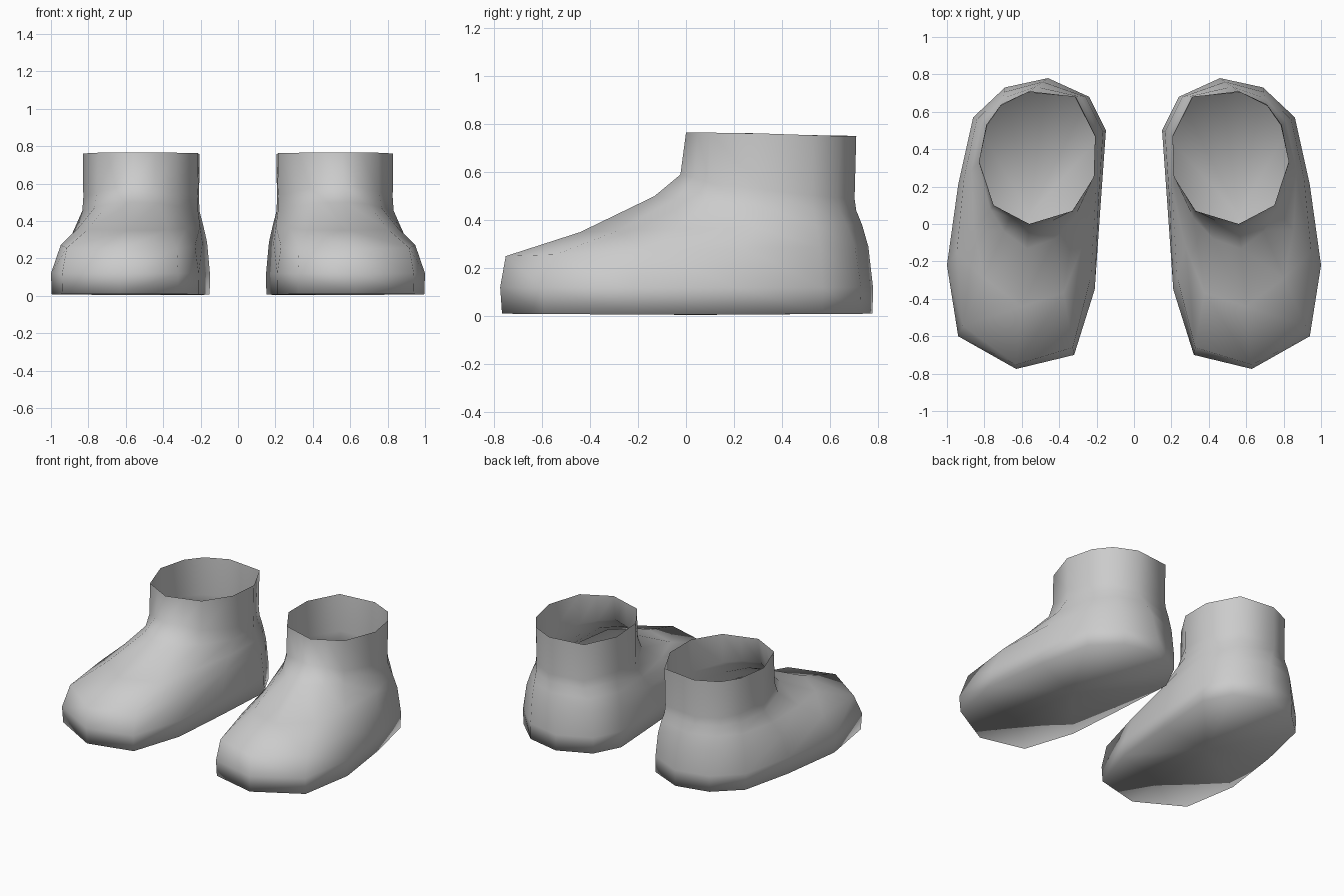
import bpy, bmesh

if "Cube" in bpy.data.objects:
    bpy.data.objects.remove(bpy.data.objects["Cube"])

# Plan outlines of one boot: sole edge and matching ankle opening (toe first)
SOLE = [(.63, -.775), (.32, -.70), (.21, -.35), (.18, .08), (.15, .50), (.24, .68),
        (.46, .78), (.69, .73), (.86, .57), (.94, .21), (1.0, -.22), (.94, -.60)]
RIM = [(.56, 0), (.445, .035), (.33, .07), (.215, .25), (.205, .47), (.31, .68),
       (.56, .71), (.71, .64), (.79, .53), (.83, .33), (.75, .10), (.655, .05)]

# Each ring: blend from sole to rim, and height, given at (toe, side, heel)
RINGS = [((.01, .02, .03), (.01, .005, .01)),
         ((0, 0, 0), (.12, .12, .12)),
         ((.03, .28, .28), (.25, .28, .29)),
         ((.43, .65, .65), (.35, .37, .38)),
         ((.83, .97, 1.0), (.50, .46, .44)),
         ((.97, 1.0, 1.1), (.59, .54, .49)),
         ((1, 1, 1), (.765, .765, .75))]


def along(vals, w):
    toe, side, heel = vals
    return side + (toe - side) * (2 * w - 1) if w > .5 else heel + (side - heel) * 2 * w


def make_boots():
    bm = bmesh.new()
    rings = []
    for blend, height in RINGS:
        ring = []
        for (sx, sy), (rx, ry) in zip(SOLE, RIM):
            w = (.78 - sy) / 1.555
            f = along(blend, w)
            ring.append(bm.verts.new((sx + (rx - sx) * f, sy + (ry - sy) * f, along(height, w))))
        rings.append(ring)
    n = len(SOLE)
    # Walls
    for lo, hi in zip(rings, rings[1:]):
        for i in range(n):
            j = (i + 1) % n
            bm.faces.new((lo[i], lo[j], hi[j], hi[i]))
    # Sole
    centre = bm.verts.new((.56, .05, .005))
    for i in range(n):
        bm.faces.new((rings[0][(i + 1) % n], rings[0][i], centre))
    bmesh.ops.recalc_face_normals(bm, faces=bm.faces[:])
    for f in bm.faces:
        f.smooth = True
    # The ring order runs clockwise, so make sure the sole faces down
    bm.normal_update()
    if sum(f.normal.z for f in centre.link_faces) > 0:
        bmesh.ops.reverse_faces(bm, faces=bm.faces[:])
    mesh = bpy.data.meshes.new("boots")
    bm.to_mesh(mesh)
    bm.free()
    ob = bpy.data.objects.new("boots", mesh)
    bpy.context.collection.objects.link(ob)
    return ob


# Second boot by mirroring across x = 0
boots = make_boots()
mirror = boots.modifiers.new("other_boot", 'MIRROR')
mirror.use_axis[0] = True
mirror.use_mirror_merge = False
